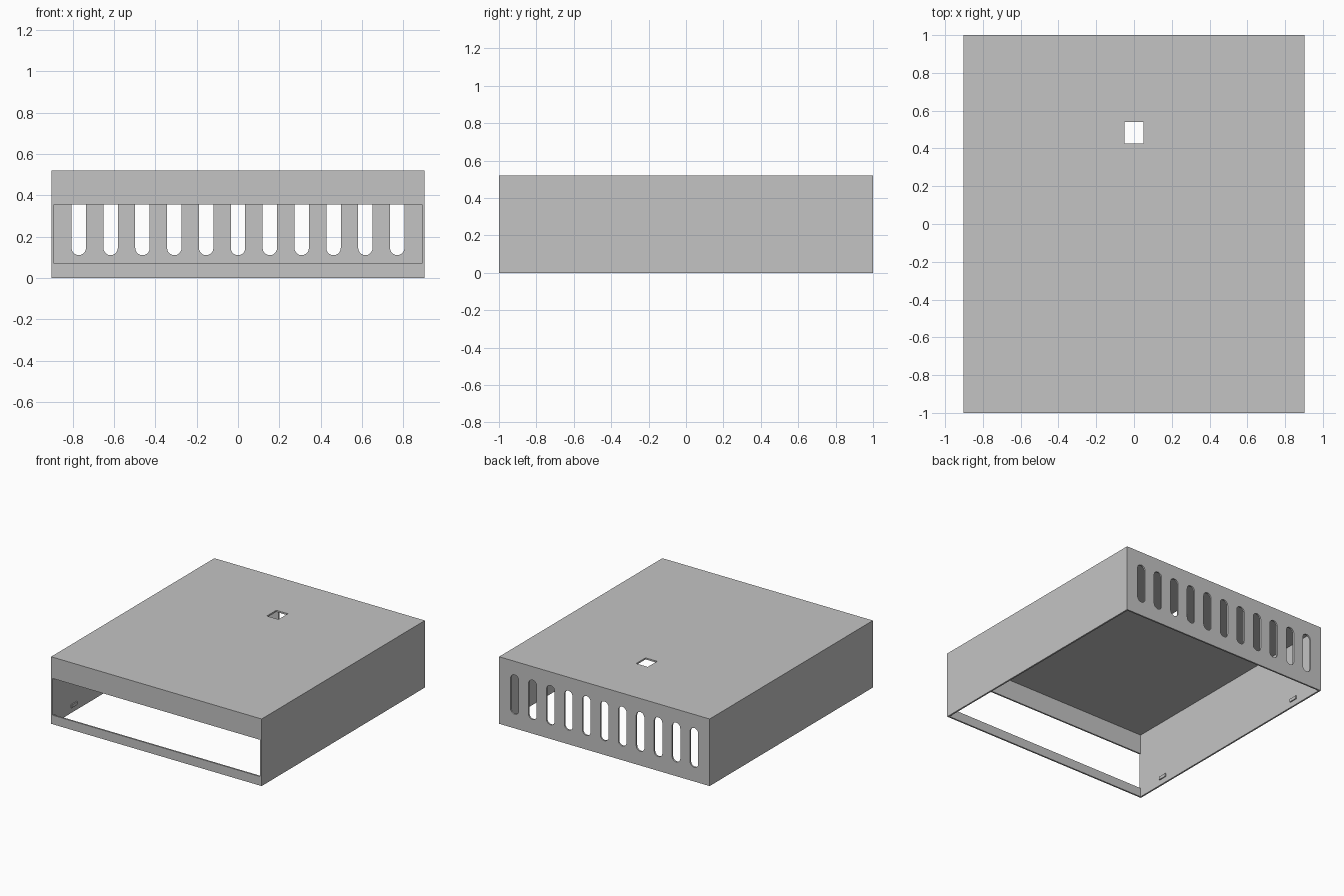
import bpy
import bmesh
from math import pi, sin, cos
from mathutils import Matrix, Vector

if "Cube" in bpy.data.objects:
    bpy.data.objects.remove(bpy.data.objects["Cube"], do_unlink=True)

W, D, H = 1.806, 2.0, 0.52      # outer size
T = 0.0125                      # wall thickness

grey = bpy.data.materials.new("plain grey")
grey.use_nodes = True
grey.diffuse_color = (0.55, 0.55, 0.55, 1)
grey.node_tree.nodes["Principled BSDF"].inputs["Base Color"].default_value = (0.55, 0.55, 0.55, 1)


def make_object(name, bm):
    bmesh.ops.recalc_face_normals(bm, faces=bm.faces)
    mesh = bpy.data.meshes.new(name)
    bm.to_mesh(mesh)
    bm.free()
    mesh.materials.append(grey)
    obj = bpy.data.objects.new(name, mesh)
    bpy.context.collection.objects.link(obj)
    return obj


def box(name, low, high):
    low, high = Vector(low), Vector(high)
    bm = bmesh.new()
    matrix = Matrix.Translation((low + high) / 2) @ Matrix.Diagonal((*(high - low), 1))
    bmesh.ops.create_cube(bm, size=1, matrix=matrix)
    return make_object(name, bm)


def slot_row(name, count, pitch, radius, bottom, top):
    """Row of upright round-ended prisms passing through the back wall."""
    bm = bmesh.new()
    steps = 10
    for i in range(count):
        x = (i - (count - 1) / 2) * pitch
        ring = []
        for centre, start in ((top - radius, 0), (bottom + radius, pi)):
            for k in range(steps + 1):
                a = start + pi * k / steps
                ring.append(bm.verts.new((x + radius * cos(a), D / 2 - 0.1, centre + radius * sin(a))))
        face = bm.faces.new(ring)
        result = bmesh.ops.extrude_face_region(bm, geom=[face])
        moved = [v for v in result["geom"] if isinstance(v, bmesh.types.BMVert)]
        bmesh.ops.translate(bm, verts=moved, vec=(0, 0.2, 0))
    return make_object(name, bm)


# Outer cover, hollow and open underneath
cover = box("cover", (-W / 2, -D / 2, 0), (W / 2, D / 2, H))
inner_x, inner_y = W / 2 - T, D / 2 - T
cutters = [
    box("cavity_cutter", (-inner_x, -inner_y, -0.1), (inner_x, inner_y, H - T)),
    box("front_window_cutter", (-inner_x + 0.0005, -1.1, 0.07), (inner_x - 0.0005, -0.9, 0.355)),
    box("top_hole_cutter", (-0.05, 0.425, 0.45), (0.05, 0.54, 0.6)),
    slot_row("vent_cutter", 11, 0.154, 0.035, 0.11, 0.415),
]

# Cut the openings, then discard the cutters
bpy.context.view_layer.objects.active = cover
for cutter in cutters:
    cutter.hide_render = True
    mod = cover.modifiers.new(cutter.name, "BOOLEAN")
    mod.operation = "DIFFERENCE"
    mod.solver = "EXACT"
    mod.object = cutter
    bpy.ops.object.modifier_apply(modifier=mod.name)
for cutter in cutters:
    bpy.data.objects.remove(cutter, do_unlink=True)

# Small snap tabs low on the inside of both side walls
for side, label in ((-1, "right"), (1, "left")):
    for y, place in ((-0.74, "front"), (0.71, "back")):
        x = sorted((side * (inner_x + 0.003), side * (inner_x - 0.008)))
        box(f"{label}_{place}_tab", (x[0], y - 0.035, 0.042), (x[1], y + 0.035, 0.066))
